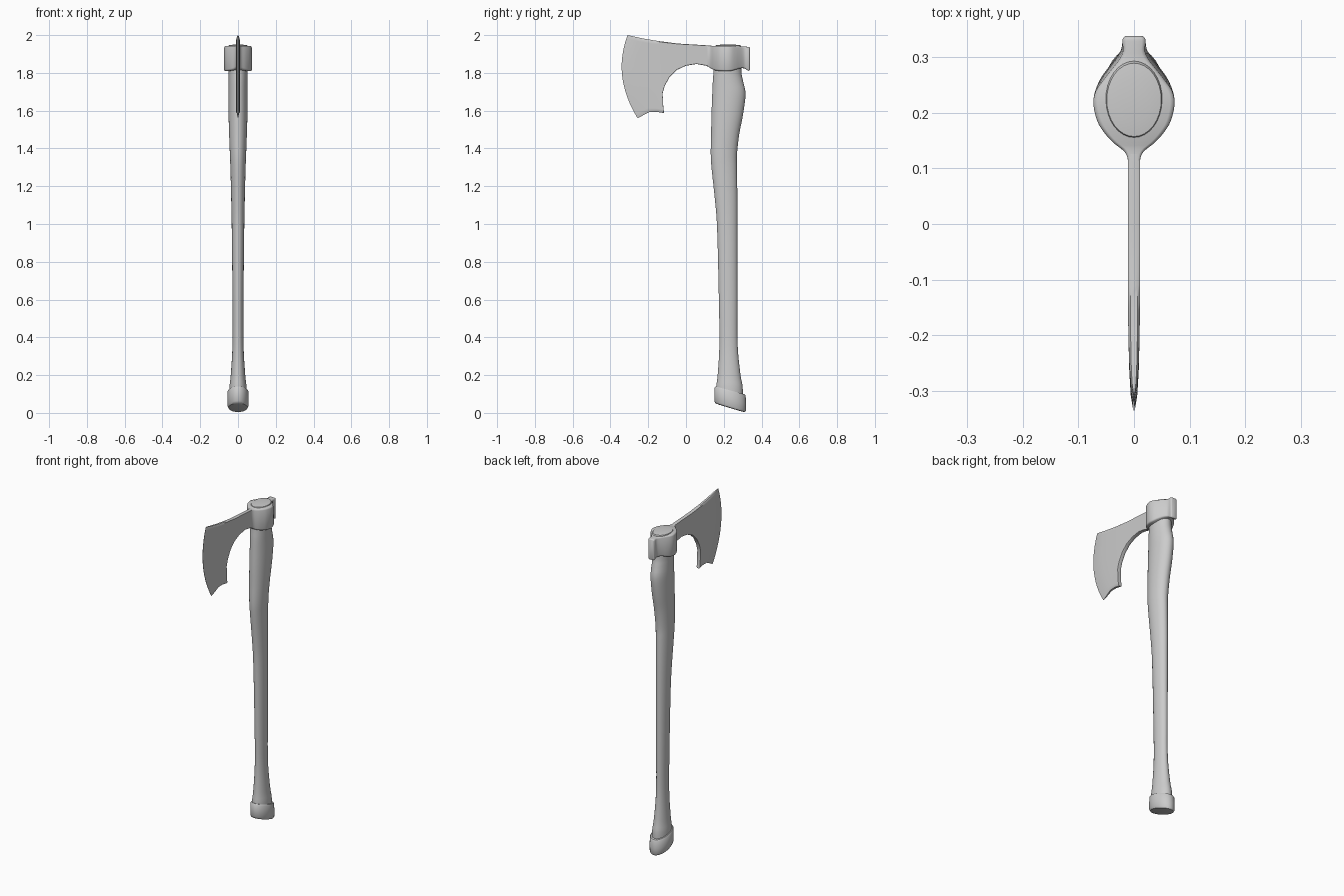
import bpy, bmesh, math


def make(name, bm, angle=40):
    bmesh.ops.recalc_face_normals(bm, faces=bm.faces[:])
    me = bpy.data.meshes.new(name)
    bm.to_mesh(me)
    bm.free()
    ob = bpy.data.objects.new(name, me)
    bpy.context.collection.objects.link(ob)
    bpy.ops.object.select_all(action='DESELECT')
    ob.select_set(True)
    bpy.context.view_layer.objects.active = ob
    bpy.ops.object.shade_smooth_by_angle(angle=math.radians(angle))
    return ob


def loft(name, rings, angle=40):
    bm = bmesh.new()
    vs = [[bm.verts.new(p) for p in r] for r in rings]
    n = len(vs[0])
    for a, b in zip(vs, vs[1:]):
        for i in range(n):
            j = (i + 1) % n
            bm.faces.new((a[i], a[j], b[j], b[i]))
    bm.faces.new(vs[0])
    bm.faces.new(vs[-1])
    return make(name, bm, angle)


def smooth_rows(rows, steps):
    # Catmull-Rom interpolation of tuples
    out = []
    for i in range(len(rows) - 1):
        p = [rows[max(0, min(len(rows) - 1, i + k))] for k in (-1, 0, 1, 2)]
        for s in range(steps):
            t = s / steps
            out.append(tuple(
                0.5 * (2 * b + (c - a) * t + (2 * a - 5 * b + 4 * c - d) * t * t
                       + (3 * b - a - 3 * c + d) * t ** 3) for a, b, c, d in zip(*p)))
    return out + [rows[-1]]


def ellipse(yc, rx, ry, z, slope=0.0, n=32):
    ring = []
    for i in range(n):
        a = 2 * math.pi * i / n
        y = ry * math.sin(a)
        ring.append((rx * math.cos(a), yc + y, z + slope * y))
    return ring


# Handle: z, front y, back y, half width
profile = [(.06, .16, .30, .046), (.137, .16, .30, .045), (.206, .168, .288, .038),
           (.365, .177, .273, .029), (.60, .174, .272, .029), (.97, .165, .272, .033),
           (1.13, .153, .272, .036), (1.29, .136, .27, .040), (1.37, .131, .27, .043),
           (1.476, .133, .282, .047), (1.58, .135, .302, .05), (1.688, .139, .315, .051),
           (1.757, .142, .302, .05), (1.81, .146, .293, .05), (1.938, .153, .294, .053)]
rings = [ellipse((f + b) / 2, w, (b - f) / 2, z) for z, f, b, w in smooth_rows(profile, 4)]
rings += [ellipse(.2235, .049, .066, 1.946), ellipse(.2235, .030, .042, 1.949)]
loft("handle", rings)

# Slanted collar on the handle foot: half width, half depth, height, slope
cap = [(.043, .067, .119, -.27), (.051, .077, .119, -.27), (.055, .082, .112, -.27),
       (.056, .084, .07, -.29), (.055, .084, .038, -.30), (.050, .078, .028, -.30),
       (.038, .062, .0255, -.30)]
loft("foot_collar", [ellipse(.234, rx, ry, z, s) for rx, ry, z, s in cap])

# Eye socket lofted front to back: y, top half width, bottom half width, bottom z, top z
stations = [(.105, .011, .011, 1.837, 1.946), (.118, .0115, .0115, 1.833, 1.945),
            (.131, .018, .018, 1.824, 1.944), (.147, .038, .038, 1.816, 1.943),
            (.165, .054, .054, 1.812, 1.943), (.185, .066, .066, 1.810, 1.943),
            (.215, .073, .073, 1.809, 1.943), (.239, .069, .070, 1.811, 1.942),
            (.262, .053, .060, 1.817, 1.941), (.282, .037, .046, 1.823, 1.940),
            (.298, .025, .034, 1.825, 1.939), (.312, .0195, .024, 1.822, 1.939),
            (.326, .021, .021, 1.813, 1.938), (.334, .020, .020, 1.811, 1.937),
            (.338, .016, .016, 1.815, 1.933)]
rings = []
for y, wt, wb, zb, zt in smooth_rows(stations, 3):
    c, d = min(.008, wt * .35), min(.008, wb * .35)
    half = [(wt - c, zt), (wt - c * .3, zt - c * .3), (wt, zt - c),
            (wb, zb + d), (wb - d * .3, zb + d * .3), (wb - d, zb)]
    rings.append([(x, y, z) for x, z in half] + [(-x, y, z) for x, z in reversed(half)])
loft("eye_socket", rings, 50)

# Bearded blade: lower y, lower z, upper y, upper z, edge bulge, half thickness
columns = [(.13, 1.830, .13, 1.944, 0, .011), (.108, 1.838, .108, 1.946, 0, .011),
           (.055, 1.847, .06, 1.949, 0, .011), (0, 1.838, .01, 1.952, 0, .011),
           (-.05, 1.815, -.04, 1.955, 0, .011), (-.087, 1.778, -.08, 1.960, 0, .011),
           (-.113, 1.73, -.11, 1.964, 0, .011), (-.124, 1.69, -.135, 1.967, .003, .011),
           (-.120, 1.62, -.155, 1.970, .008, .0108), (-.116, 1.587, -.175, 1.973, .014, .0105),
           (-.156, 1.594, -.21, 1.979, .026, .0098), (-.193, 1.593, -.25, 1.987, .038, .0085),
           (-.224, 1.577, -.285, 1.995, .048, .006), (-.256, 1.560, -.309, 2.0, .055, .0006)]
ts = [0, .015, .05] + [k / 12 for k in range(1, 12)] + [.95, .985, 1]
rings = []
for ly, lz, uy, uz, bulge, th in columns:
    side = []
    for t in ts:
        y = ly + (uy - ly) * t - 4 * t * (1 - t) * bulge
        x = th * (.6 if t in (0, 1) else 1)
        side.append((x, y, lz + (uz - lz) * t))
    rings.append(side + [(-x, y, z) for x, y, z in reversed(side)])
loft("bearded_blade", rings)
